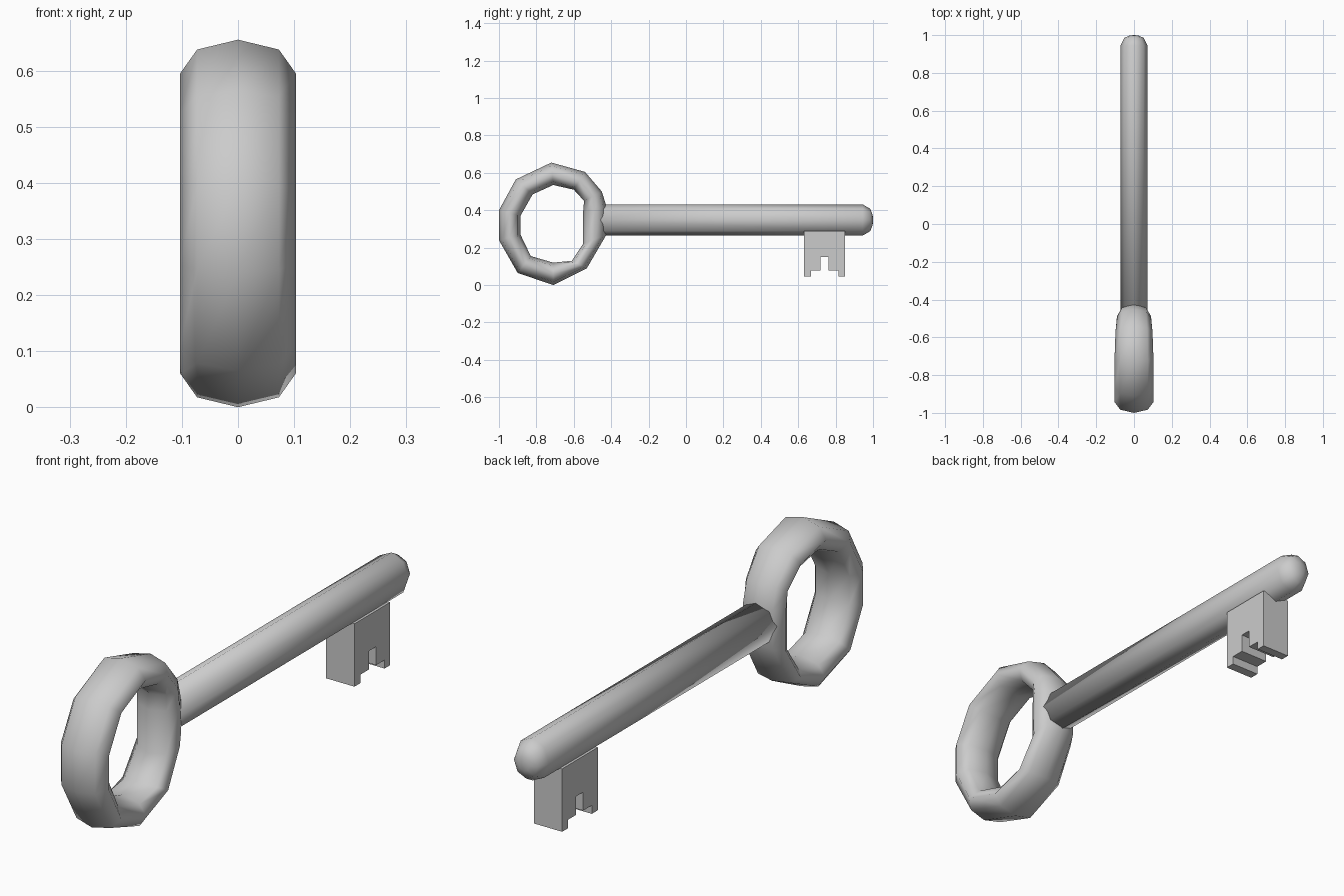
import bpy, bmesh, math
from mathutils import Vector

cube = bpy.data.objects.get("Cube")
if cube:
    bpy.data.objects.remove(cube, do_unlink=True)

metal = bpy.data.materials.new("grey_metal")
metal.use_nodes = True
colour = (0.6, 0.6, 0.6, 1)
metal.diffuse_color = colour
metal.node_tree.nodes["Principled BSDF"].inputs["Base Color"].default_value = colour

SIDES = 8


def finish(name, bm, smooth):
    bmesh.ops.recalc_face_normals(bm, faces=bm.faces)
    for f in bm.faces:
        f.smooth = smooth
    mesh = bpy.data.meshes.new(name)
    bm.to_mesh(mesh)
    bm.free()
    mesh.materials.append(metal)
    obj = bpy.data.objects.new(name, mesh)
    bpy.context.collection.objects.link(obj)
    return obj


def section(bm, centre, half_width, radial):
    """Octagonal loop spanned by the x axis and a radial vector."""
    loop = []
    for i in range(SIDES):
        a = math.tau * i / SIDES
        p = centre + radial * math.cos(a) + Vector((half_width * math.sin(a), 0, 0))
        loop.append(bm.verts.new(p))
    return loop


def bridge(bm, a, b):
    for i in range(SIDES):
        j = (i + 1) % SIDES
        bm.faces.new((a[i], a[j], b[j], b[i]))


# Ring handle: outer y, outer z, inner y, inner z, half width
stations = [
    (-.72, .655, -.71, .535, .103), (-.54, .605, -.60, .51, .098),
    (-.45, .50, -.545, .45, .09), (-.425, .42, -.55, .39, .09),
    (-.425, .27, -.55, .22, .09), (-.53, .09, -.61, .13, .098),
    (-.71, .0, -.71, .12, .103), (-.90, .065, -.83, .155, .103),
    (-1, .24, -.885, .27, .103), (-1, .40, -.885, .37, .103),
    (-.91, .565, -.82, .485, .103),
]
bm = bmesh.new()
loops = []
for oy, oz, iy, iz, w in stations:
    outer, inner = Vector((0, oy, oz)), Vector((0, iy, iz))
    loops.append(section(bm, (outer + inner) / 2, w, (outer - inner) / 2))
for k, loop in enumerate(loops):
    bridge(bm, loop, loops[(k + 1) % len(loops)])
finish("ring_handle", bm, True)

# Shaft with a rounded tip: y and scale of each cross-section
bm = bmesh.new()
loops = [section(bm, Vector((0, y, .348)), .072 * s, Vector((0, 0, .083 * s)))
         for y, s in ((-.48, 1), (.945, 1), (.985, .72), (.998, .32))]
for a, b in zip(loops, loops[1:]):
    bridge(bm, a, b)
bm.faces.new(loops[0])
tip = bm.verts.new((0, 1, .348))
for i in range(SIDES):
    bm.faces.new((loops[-1][i], loops[-1][(i + 1) % SIDES], tip))
finish("shaft", bm, True)

# Notched bit: stepped profile extruded across x
profile = [(.63, .29), (.63, .045), (.667, .045), (.667, .078), (.72, .078),
           (.72, .15), (.763, .15), (.763, .078), (.815, .078), (.815, .045),
           (.85, .045), (.85, .29)]
bm = bmesh.new()
face = bm.faces.new([bm.verts.new((-.061, y, z)) for y, z in profile])
ext = bmesh.ops.extrude_face_region(bm, geom=[face])
bmesh.ops.translate(bm, vec=(.122, 0, 0),
                    verts=[v for v in ext["geom"] if isinstance(v, bmesh.types.BMVert)])
finish("key_bit", bm, False)
